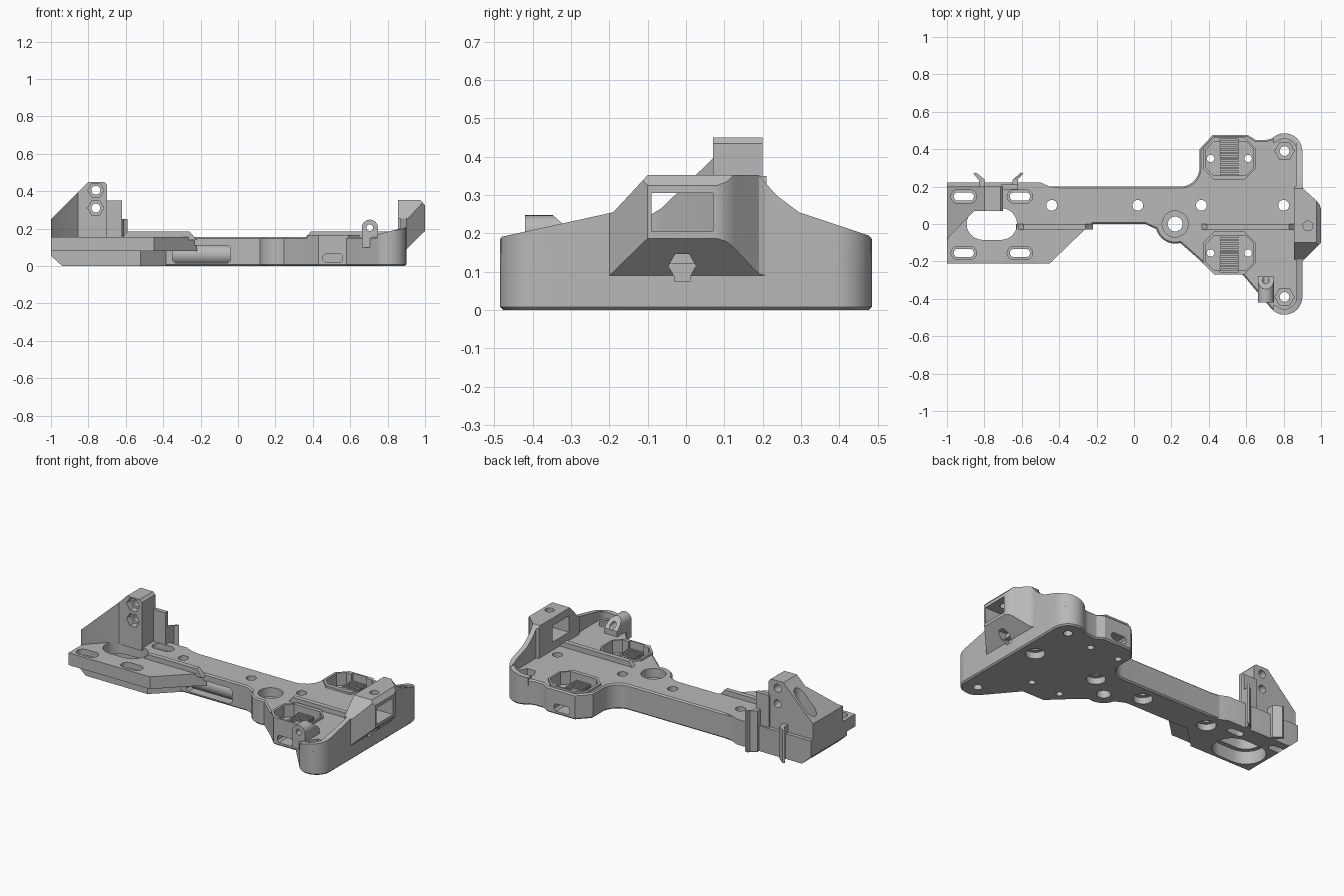
import bpy, bmesh, math
from mathutils import Vector

cube = bpy.data.objects.get("Cube")
if cube:
    bpy.data.objects.remove(cube, do_unlink=True)

grey = bpy.data.materials.new("mid_grey")
grey.use_nodes = True
GREY = (0.48, 0.48, 0.48, 1)
grey.diffuse_color = GREY
grey.node_tree.nodes["Principled BSDF"].inputs["Base Color"].default_value = GREY


def prism(name, pts, lo, hi, axis="z"):
    """Extrude a 2D profile along an axis: z takes (x,y), y takes (x,z), x takes (y,z)."""
    def place(a, b, c):
        return {"z": (a, b, c), "y": (a, c, b), "x": (c, a, b)}[axis]
    bm = bmesh.new()
    face = bm.faces.new([bm.verts.new(place(a, b, lo)) for a, b in pts])
    ext = bmesh.ops.extrude_face_region(bm, geom=[face])
    moved = [v for v in ext["geom"] if isinstance(v, bmesh.types.BMVert)]
    bmesh.ops.translate(bm, verts=moved, vec=Vector(place(0, 0, hi - lo)))
    bmesh.ops.recalc_face_normals(bm, faces=bm.faces)
    mesh = bpy.data.meshes.new(name)
    bm.to_mesh(mesh)
    bm.free()
    mesh.materials.append(grey)
    ob = bpy.data.objects.new(name, mesh)
    bpy.context.collection.objects.link(ob)
    return ob


def rect(x0, x1, y0, y1, c=0.0):
    """Rectangle with optional chamfered corners."""
    if not c:
        return [(x0, y0), (x1, y0), (x1, y1), (x0, y1)]
    return [(x0 + c, y0), (x1 - c, y0), (x1, y0 + c), (x1, y1 - c),
            (x1 - c, y1), (x0 + c, y1), (x0, y1 - c), (x0, y0 + c)]


def arc(cx, cy, r, a0, a1, n=12):
    return [(cx + r * math.cos(math.radians(a0 + (a1 - a0) * i / n)),
             cy + r * math.sin(math.radians(a0 + (a1 - a0) * i / n))) for i in range(n + 1)]


def disc(cx, cy, r, n=24):
    return arc(cx, cy, r, 0, 360 - 360 / n, n - 1)


def slot(cx, cy, half, r):
    return arc(cx + half, cy, r, -90, 90) + arc(cx - half, cy, r, 90, 270)


def apply_mod(ob, mod):
    bpy.context.view_layer.objects.active = ob
    bpy.ops.object.modifier_apply(modifier=mod.name)


def bevel(ob, w):
    m = ob.modifiers.new("bevel", "BEVEL")
    m.width, m.segments, m.limit_method = w, 1, "ANGLE"
    m.angle_limit = math.radians(60)
    apply_mod(ob, m)


def boolean(ob, pts, lo, hi, axis="z", op="DIFFERENCE"):
    tool = prism("cutter", pts, lo, hi, axis)
    tool.hide_render = True
    m = ob.modifiers.new("bool", "BOOLEAN")
    m.operation, m.solver, m.object = op, "EXACT", tool
    apply_mod(ob, m)
    bpy.data.objects.remove(tool, do_unlink=True)


TOP = 0.155
MOUNTS = ((0.35, 1), (-0.155, -1))      # belt mount centre and outward side

# Main body: narrow arm widening into the carriage with two round ears
outline = ([(-0.64, 0.0), (0.06, 0.0)] + arc(0.22, 0.0, 0.105, 195, 285, 8)
           + [(0.36, -0.2), (0.43, -0.27), (0.58, -0.27)]
           + arc(0.805, -0.39, 0.095, 225, 360) + arc(0.805, 0.39, 0.095, 0, 135)
           + [(0.71, 0.45), (0.65, 0.45), (0.61, 0.475), (0.42, 0.475), (0.35, 0.4),
              (0.35, 0.3)] + arc(0.25, 0.3, 0.1, -10, -90, 6) + [(-0.64, 0.2)])
body = prism("carriage_body", outline, 0, TOP)
bevel(body, 0.008)

# Raised rims around the belt mounts
for cy, side in MOUNTS:
    boolean(body, rect(0.37, 0.65, cy - 0.115, cy + 0.115, 0.06), 0.1, TOP + 0.012, op="UNION")
for cy, side in MOUNTS:
    boolean(body, rect(0.385, 0.64, cy - 0.09, cy + 0.09, 0.04), 0.09, 0.3)
    ys = sorted((cy, cy + side * 0.105))
    boolean(body, rect(0.46, 0.56, *ys), 0.075, 0.3)
    ends = sorted((cy, cy + side * 0.2))
    boolean(body, rect(0.455, 0.56, 0.02, 0.065, 0.012), *ends, "y")
    for x in (0.41, 0.61):
        boolean(body, disc(x, cy, 0.02), -0.1, 0.3)
    # Belt teeth
    for i in range(10):
        y = cy - 0.09 + i * 0.02
        prism("belt_tooth", rect(0.46, 0.56, y - 0.006, y + 0.006), 0.07, 0.125)

# Mounting plate at the far end: thin slab over a narrower lower block
back = [(-0.38, 0.19), (-0.45, 0.2), (-0.5, 0.222), (-1.0, 0.222)]
slab = prism("mount_plate", [(-1, -0.21), (-0.45, -0.21), (-0.22, 0.012), (-0.38, 0.012)] + back,
             0.08, TOP)
lower = prism("mount_plate_base", [(-1, -0.13), (-0.52, -0.13), (-0.38, 0.005)] + back, 0, 0.08)
boolean(lower, [(-1.1, -0.1), (-0.94, 0.0), (-1.0, 0.055), (-1.1, 0.055)], -1, 1, "y")

# Bolt holes, bearing seat, ear nut pockets and front pocket
for x in (-0.44, 0.02, 0.36, 0.8):
    for ob in (body, slab, lower) if x < -0.3 else (body,):
        boolean(ob, disc(x, 0.1, 0.029), -0.1, 0.3)
        boolean(ob, disc(x, 0.1, 0.055), -0.1, 0.04)
boolean(body, disc(0.22, 0, 0.07), 0.1, 0.3)
boolean(body, disc(0.22, 0, 0.04), -0.1, 0.3)
for y in (-0.39, 0.39):
    boolean(body, disc(0.805, y, 0.052, 6), 0.1, 0.3)
    boolean(body, disc(0.805, y, 0.026), -0.1, 0.3)
boolean(body, rect(-0.35, -0.04, 0.015, 0.11, 0.015), -0.1, 0.09, "y")
prism("pocket_barrel", disc(0.085, 0.06, 0.055), -0.35, -0.04, "x")

# Low ridges along the centre line
for x0, x1 in ((-0.63, -0.22), (0.35, 0.87)):
    ridge = [(x0, 0.14), (x1, 0.14), (x1 - 0.04, 0.185), (x0 + 0.04, 0.185)]
    prism("centre_ridge", ridge, -0.03, 0.0, "y")

# Rim wall around the ears, following the sloping skyline
skyline = [(-0.5, 0.0), (-0.5, 0.187), (-0.19, 0.255), (-0.1, 0.352), (0.19, 0.352),
           (0.235, 0.3), (0.295, 0.255), (0.5, 0.187), (0.5, 0.0)]
rim = prism("end_rim", arc(0.805, -0.39, 0.095, -130, 0) + arc(0.805, 0.39, 0.095, 0, 130), 0.12, 0.4)
boolean(rim, arc(0.805, -0.39, 0.065, -130, 0) + arc(0.805, 0.39, 0.065, 0, 130)
        + [(0.6, 0.38), (0.6, -0.38)], 0.0, 0.5)
boolean(rim, skyline, 0.5, 1.1, "x", "INTERSECT")
boolean(rim, [(0.6, 0.05), (1, 0.05), (1, 0.5), (0.865, 0.5), (0.865, 0.2), (0.72, 0.16), (0.6, 0.16)],
        -0.6, 0.6, "y", "INTERSECT")

# Tower with a window, overhanging the end with a sloped underside
tower = prism("window_tower", [(0.855, -0.19), (0.9, -0.2), (1.0, -0.1), (1.0, 0.08), (0.992, 0.105),
                               (0.975, 0.125), (0.92, 0.175), (0.905, 0.19), (0.898, 0.215),
                               (0.855, 0.2)], 0.05, 0.4)
side = [(0.855, 0.1), (0.895, 0.085), (1.0, 0.187), (1.0, 0.325), (0.975, 0.352), (0.855, 0.352)]
boolean(tower, side, -0.5, 0.5, "y", "INTERSECT")
boolean(tower, skyline, 0.5, 1.1, "x", "INTERSECT")
for ob in (tower, rim):
    boolean(ob, rect(-0.09, 0.07, 0.205, 0.305), 0.5, 1.2, "x")
boolean(tower, disc(0.93, -0.01, 0.026), 0.25, 0.5)
for ob in (tower, body):
    boolean(ob, disc(-0.01, 0.115, 0.036, 6), 0.87, 1.1, "x")
    boolean(ob, rect(-0.03, 0.01, 0.075, 0.115), 0.87, 1.1, "x")

# Wedge-shaped bracket with a diagonal gusset face and a thin stepped shoulder
wedge = prism("wedge_bracket", [(-1, -0.09), (-0.985, -0.065), (-0.855, 0.07), (-0.7, 0.07),
                                (-0.7, 0.2), (-1, 0.2)], 0.14, 0.5)
boolean(wedge, [(-1.1, 0.1), (-0.6, 0.1), (-0.6, 0.33), (-0.715, 0.45), (-0.8, 0.45), (-1.1, 0.15)],
        -0.5, 0.5, "y", "INTERSECT")
prism("bracket_shoulder", rect(-0.71, -0.62, 0.14, 0.35), 0.185, 0.21, "y")
for z in (0.405, 0.31):
    boolean(wedge, disc(-0.76, z, 0.043, 6), 0.0, 0.11, "y")
    boolean(wedge, disc(-0.76, z, 0.024), 0.0, 0.3, "y")

# Motor opening, counterbored from below, and adjustment slots
for ob in (slab, lower, body):
    boolean(ob, slot(-0.76, 0, 0.05, 0.085), -0.1, 0.3)
    boolean(ob, slot(-0.76, 0, 0.05, 0.112), -0.1, 0.08)
for x in (-0.91, -0.61):
    for y in (-0.155, 0.147):
        for ob in (slab, lower, body, wedge):
            if ob is wedge and (x > -0.7 or y < 0) or ob is body and (x < -0.7 or y < 0):
                continue
            boolean(ob, slot(x, y, 0.032, 0.022), -0.1, 0.6)
            if ob is not lower:
                boolean(ob, slot(x, y, 0.032, 0.036), 0.12, 0.6)

# Clip fins on the back
for x, s, z0, z1 in ((-0.65, -1, 0.0, 0.25), (-0.83, 1, 0.0, 0.2)):
    prism("clip_fin", [(x, 0.19), (x + 0.03, 0.19), (x + 0.03, 0.24), (x + 0.015 - s * 0.03, 0.275),
                       (x + 0.015 - s * 0.045, 0.27), (x, 0.235)], z0, z1)

# Eyelet lug on the front edge
lug = prism("eyelet_lug", arc(0.705, 0.205, 0.043, 0, 180) + [(0.662, 0.1), (0.748, 0.1)],
            -0.42, -0.28, "y")
boolean(lug, disc(0.705, 0.205, 0.018), -0.5, 0.0, "y")
boolean(lug, [(-0.35, 0.25), (-0.26, 0.17), (-0.2, 0.3)], 0.5, 0.9, "x")

for ob in bpy.context.collection.objects:
    if ob.type == "MESH":
        bpy.ops.object.select_all(action="DESELECT")
        ob.select_set(True)
        bpy.context.view_layer.objects.active = ob
        bpy.ops.object.shade_smooth_by_angle(angle=math.radians(25))
